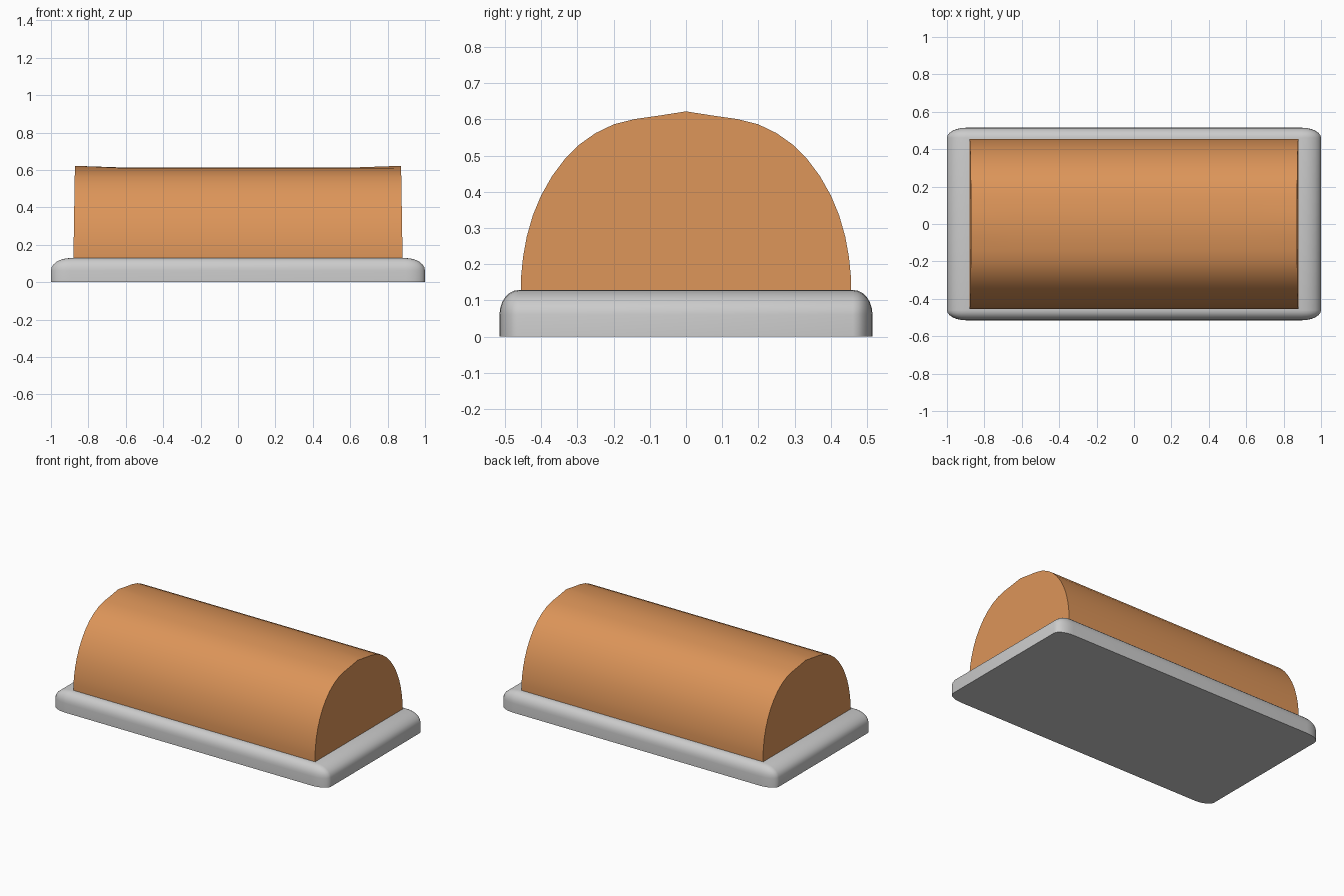
import bpy, bmesh
from mathutils import Matrix

if "Cube" in bpy.data.objects:
    bpy.data.objects.remove(bpy.data.objects["Cube"])


def add_object(name, bm, angle=0.6):
    bmesh.ops.recalc_face_normals(bm, faces=bm.faces)
    mesh = bpy.data.meshes.new(name)
    bm.to_mesh(mesh)
    bm.free()
    obj = bpy.data.objects.new(name, mesh)
    bpy.context.collection.objects.link(obj)
    bpy.ops.object.select_all(action='DESELECT')
    obj.select_set(True)
    bpy.context.view_layer.objects.active = obj
    bpy.ops.object.shade_smooth_by_angle(angle=angle)
    return obj


# Base slab: rounded sides and top, sharp flat underside
bm = bmesh.new()
bmesh.ops.create_cube(bm, size=2)
bmesh.ops.transform(bm, matrix=Matrix.Translation((0, 0, 0.1)) @ Matrix.Diagonal((1, 1, 0.1, 1)), verts=bm.verts)
edges = [e for e in bm.edges if max(v.co.z for v in e.verts) > 0.1]
bmesh.ops.bevel(bm, geom=edges, offset=0.105, segments=6, profile=0.5, affect='EDGES')
bmesh.ops.scale(bm, vec=(1, 0.515, 0.645), verts=bm.verts)
add_object("base", bm)

# Domed body: half profile (y, z) mirrored, lofted along x with raised ridge at the ends
half = [(0.455, 0.12), (0.455, 0.17), (0.45, 0.22), (0.44, 0.275), (0.423, 0.335),
        (0.40, 0.39), (0.37, 0.443), (0.335, 0.49), (0.295, 0.53), (0.25, 0.562),
        (0.20, 0.586), (0.14, 0.601), (0.07, 0.611)]


def section(peak):
    return half + [(0, peak)] + [(-y, z) for y, z in reversed(half)]


bm = bmesh.new()
rings = []
for x, peak in ((-0.88, 0.622), (-0.64, 0.614), (0.64, 0.614), (0.88, 0.622)):
    ring = []
    for y, z in section(peak):
        # end walls lean in slightly towards the top
        lean = 0.008 * (z - 0.13) / 0.49 if abs(x) > 0.8 else 0
        ring.append(bm.verts.new((x - lean if x > 0 else x + lean, y, z)))
    rings.append(ring)
n = len(rings[0])
for a, b in zip(rings, rings[1:]):
    for i in range(n):
        j = (i + 1) % n
        bm.faces.new((a[i], a[j], b[j], b[i]))
bm.faces.new(rings[0])
bm.faces.new(rings[-1])
body = add_object("domed_body", bm)
mat = bpy.data.materials.new("orange")
mat.diffuse_color = (0.72, 0.30, 0.10, 1)
mat.use_nodes = True
mat.node_tree.nodes["Principled BSDF"].inputs["Base Color"].default_value = mat.diffuse_color
body.data.materials.append(mat)
